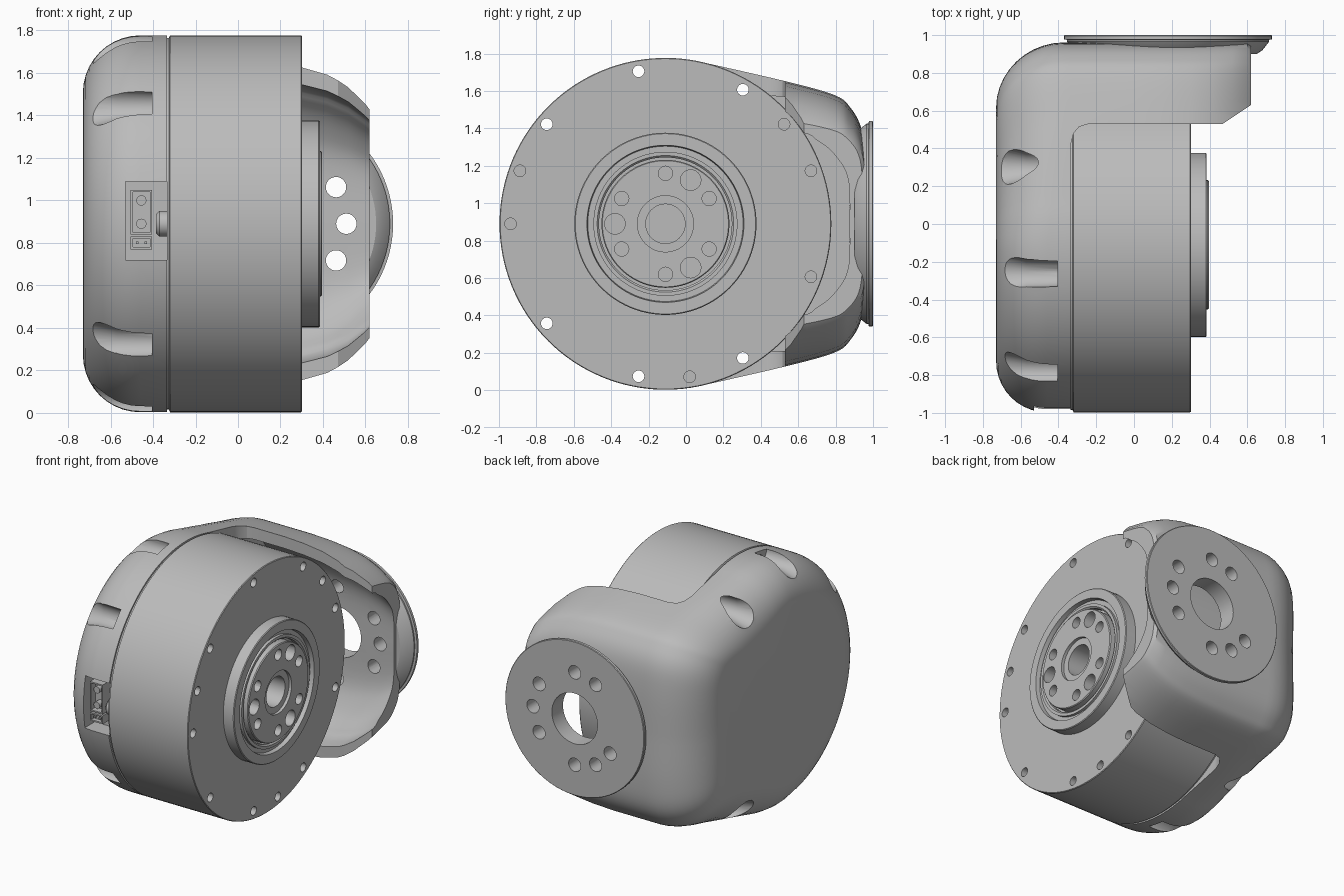
import bpy, bmesh, math
from mathutils import Vector, Matrix

cube = bpy.data.objects.get("Cube")
if cube:
    bpy.data.objects.remove(cube)

CY, CZ, R = -0.11, 0.89, 0.887      # motor axis and radius
PX = 0.18                           # mounting plate centre in x

grey = bpy.data.materials.new("satin grey")
grey.use_nodes = True
colour = (0.5, 0.5, 0.5, 1)
grey.diffuse_color = colour
grey.node_tree.nodes["Principled BSDF"].inputs["Base Color"].default_value = colour
parts = []


def finish(bm, name):
    bmesh.ops.recalc_face_normals(bm, faces=bm.faces[:])
    mesh = bpy.data.meshes.new(name)
    bm.to_mesh(mesh)
    bm.free()
    mesh.materials.append(grey)
    ob = bpy.data.objects.new(name, mesh)
    bpy.context.collection.objects.link(ob)
    parts.append(ob)
    return ob


def loft(name, rings):
    """Closed solid through rings of equal point count."""
    bm = bmesh.new()
    rows = [[bm.verts.new(p) for p in ring] for ring in rings]
    n = len(rows[0])
    for a, b in zip(rows, rows[1:]):
        for i in range(n):
            bm.faces.new((a[i], a[(i + 1) % n], b[(i + 1) % n], b[i]))
    bm.faces.new(rows[0])
    bm.faces.new(rows[-1])
    return finish(bm, name)


def circle(axis, r, at, u, v, n):
    pts = []
    for i in range(n):
        a = math.tau * i / n
        p, q = u + r * math.cos(a), v + r * math.sin(a)
        pts.append((at, p, q) if axis == "X" else (p, at, q))
    return pts


def turned(name, axis, u, v, profile, n=96):
    """Solid of revolution from (radius, position) pairs."""
    return loft(name, [circle(axis, r, at, u, v, n) for r, at in profile])


def rod(axis, r, a, b, u, v, n=24):
    return turned("cutter", axis, u, v, [(r, a), (r, b)], n)


def box(name, lo, hi):
    bm = bmesh.new()
    lo, hi = Vector(lo), Vector(hi)
    size = Matrix.Diagonal((*(hi - lo), 1))
    bmesh.ops.create_cube(bm, size=1, matrix=Matrix.Translation((lo + hi) / 2) @ size)
    return finish(bm, name)


def cut(target, cutter):
    mod = target.modifiers.new("cut", "BOOLEAN")
    mod.operation = "DIFFERENCE"
    mod.solver = "EXACT"
    mod.object = cutter
    bpy.context.view_layer.objects.active = target
    bpy.ops.object.modifier_apply(modifier=mod.name)
    parts.remove(cutter)
    bpy.data.objects.remove(cutter)


def mirrored(half):
    """Close a half outline running from z = 0 to z = 0 with its mirror."""
    return half + [(y, -z) for y, z in reversed(half[1:-1])]


def spline(points, steps=5):
    """Smooth curve through a few points."""
    out = []
    for i in range(len(points) - 1):
        p = [Vector(points[max(0, min(len(points) - 1, i + k))]) for k in (-1, 0, 1, 2)]
        for s in range(steps):
            t = s / steps
            q = 0.5 * (2 * p[1] + (p[2] - p[0]) * t
                       + (2 * p[0] - 5 * p[1] + 4 * p[2] - p[3]) * t * t
                       + (3 * p[1] - p[0] - 3 * p[2] + p[3]) * t ** 3)
            out.append(tuple(q))
    return out + [tuple(points[-1])]


# Arm height shrinks towards its free end
taper = [(0.0, 1), (0.15, 0.99), (0.3, 0.965), (0.42, 0.92), (0.52, 0.85), (0.6, 0.76), (0.63, 0.72)]

# Housing: round cap flowing into the side arm
arc = [(R * math.cos(a), R * math.sin(a)) for a in
       (math.radians(180 - 104 * i / 40) for i in range(40))]
arm = spline([(0.215, 0.86), (0.63, 0.765), (0.9, 0.69), (0.99, 0.62), (1.05, 0.5), (1.07, 0.3), (1.07, 0)])
outline = mirrored(arc + arm)


def inset_ring(t):
    ring = []
    for y, z in outline:
        f = 0.27 + 0.09 * max(0, min(1, y / 0.7))
        k = 1 - f * (1 - math.sin(t)) / math.hypot(y, z)
        ring.append((-0.73 + f * (1 - math.cos(t)), CY + y * k, CZ + z * k))
    return ring


def arm_ring(x, s, shape):
    return [(x, CY + y, CZ + z * s) for y, z in shape]


rings = [inset_ring(math.pi / 2 * i / 10) for i in range(11)]
rings += [arm_ring(x, s, outline) for x, s in [(-0.335, 1)] + taper[:-1]]
rings.append([(0.62, CY + y * 0.985, CZ + z * 0.73) for y, z in outline])
housing = loft("housing_with_arm", rings)

# Clear the motor side, leaving the arm with a chamfered corner
plan = [(-0.335, -2), (-0.335, 0.42), (-0.32, 0.48), (-0.29, 0.515), (-0.24, 0.53),
        (0.47, 0.53), (0.62, 0.63), (0.92, 0.83), (2, 0.83), (2, -2)]
cut(housing, loft("cutter", [[(x, y, z) for x, y in plan] for z in (-1, 3)]))

# Hollow inside of the arm
inner = mirrored([(-0.3, 0)] + spline([(-0.3, 0.7), (0.63, 0.68), (0.82, 0.6), (0.93, 0.46), (0.98, 0.3), (0.985, 0)]))
cut(housing, loft("cutter", [arm_ring(x, s, inner) for x, s in [(-0.335, 1)] + taper + [(0.9, 0.7)]]))

# Mounting plate on the arm with its bolt circle
plate = turned("mounting_plate", "Y", PX, CZ, [(0.47, 0.9), (0.5, 0.92), (0.535, 0.965), (0.535, 0.975),
                                               (0.55, 0.978), (0.55, 0.996), (0.546, 1.0)])
for part in (housing, plate):
    cut(part, rod("Y", 0.18, 0.8, 1.2, PX, CZ, 48))
    for deg in (0, 31.5, -31.5, 90, -90, 120, -120, -148):
        a = math.radians(deg)
        cut(part, rod("Y", 0.048, 0.8, 1.2, PX + 0.33 * math.cos(a), CZ + 0.33 * math.sin(a)))

# Motor drum
motor = turned("motor_drum", "X", CY, CZ, [(R - 0.012, -0.335), (R - 0.012, -0.325), (R, -0.32),
                                           (R, 0.297), (R - 0.004, 0.302)], 128)

# Screw holes around the drum; six run through into scoops in the cap
through = [100, 60, 140, 220, 260, 300]
blind = [40, 160, 180, 20, 340, 279]
for deg in through + blind:
    a = math.radians(deg)
    y, z = math.cos(a), math.sin(a)
    start = -0.5 if deg in through else 0.2
    cut(motor, rod("X", 0.031, start, 0.5, CY + 0.828 * y, CZ + 0.828 * z))
    if deg in through:
        cut(housing, rod("X", 0.031, -0.6, -0.2, CY + 0.828 * y, CZ + 0.828 * z))
        out = 0.87 if y < 0.3 else 0.835
        cut(housing, turned("cutter", "X", CY + out * y, CZ + out * z,
                            [(0.13, -0.9), (0.1, -0.67), (0.075, -0.57), (0.07, -0.405)], 32))

# Output flange with grooves and screw holes
cut(motor, rod("X", 0.36, 0.15, 0.5, CY, CZ, 96))
flange = turned("flange_ring", "X", CY, CZ, [(0.355, 0.2), (0.487, 0.2), (0.487, 0.38), (0.482, 0.385),
                                            (0.42, 0.385), (0.415, 0.355), (0.385, 0.355), (0.385, 0.375),
                                            (0.365, 0.375), (0.355, 0.365), (0.355, 0.21)])
hub = turned("output_hub", "X", CY, CZ, [(0.355, 0.15), (0.355, 0.33), (0.342, 0.33), (0.342, 0.39),
                                        (0.337, 0.396), (0.15, 0.396), (0.15, 0.375), (0.105, 0.375),
                                        (0.105, 0.18)])
for i in range(6):
    a = math.radians(30 + 60 * i)
    cut(hub, rod("X", 0.038, 0.25, 0.5, CY + 0.27 * math.cos(a), CZ + 0.27 * math.sin(a)))
for deg in (60, 180, 300):
    a = math.radians(deg)
    cut(hub, rod("X", 0.055, 0.22, 0.5, CY + 0.27 * math.cos(a), CZ + 0.27 * math.sin(a)))

# Connector pocket and sockets at the front of the cap
cut(housing, box("cutter", (-0.53, -1.2, 0.72), (-0.3, -0.86, 1.09)))
socket = box("power_socket", (-0.505, -0.95, 0.84), (-0.405, -0.84, 1.05))
cut(socket, box("cutter", (-0.495, -1, 0.85), (-0.415, -0.9, 1.04)))
for z in (0.89, 1.0):
    turned("power_pin", "Y", -0.455, z, [(0.024, -0.945), (0.024, -0.88)], 20)
signal = box("signal_socket", (-0.505, -0.95, 0.77), (-0.405, -0.84, 0.83))
cut(signal, box("cutter", (-0.495, -1, 0.78), (-0.415, -0.92, 0.82)))
for x in (-0.475, -0.435):
    box("signal_pin", (x - 0.006, -0.945, 0.794), (x + 0.006, -0.9, 0.806))
turned("cable_grommet", "X", -0.9, CZ, [(0.045, -0.385), (0.06, -0.37), (0.06, -0.32)], 32)

# Smooth shading with sharp edges kept
bpy.ops.object.select_all(action="DESELECT")
for ob in parts:
    ob.select_set(True)
bpy.context.view_layer.objects.active = housing
bpy.ops.object.shade_smooth_by_angle(angle=math.radians(32))
